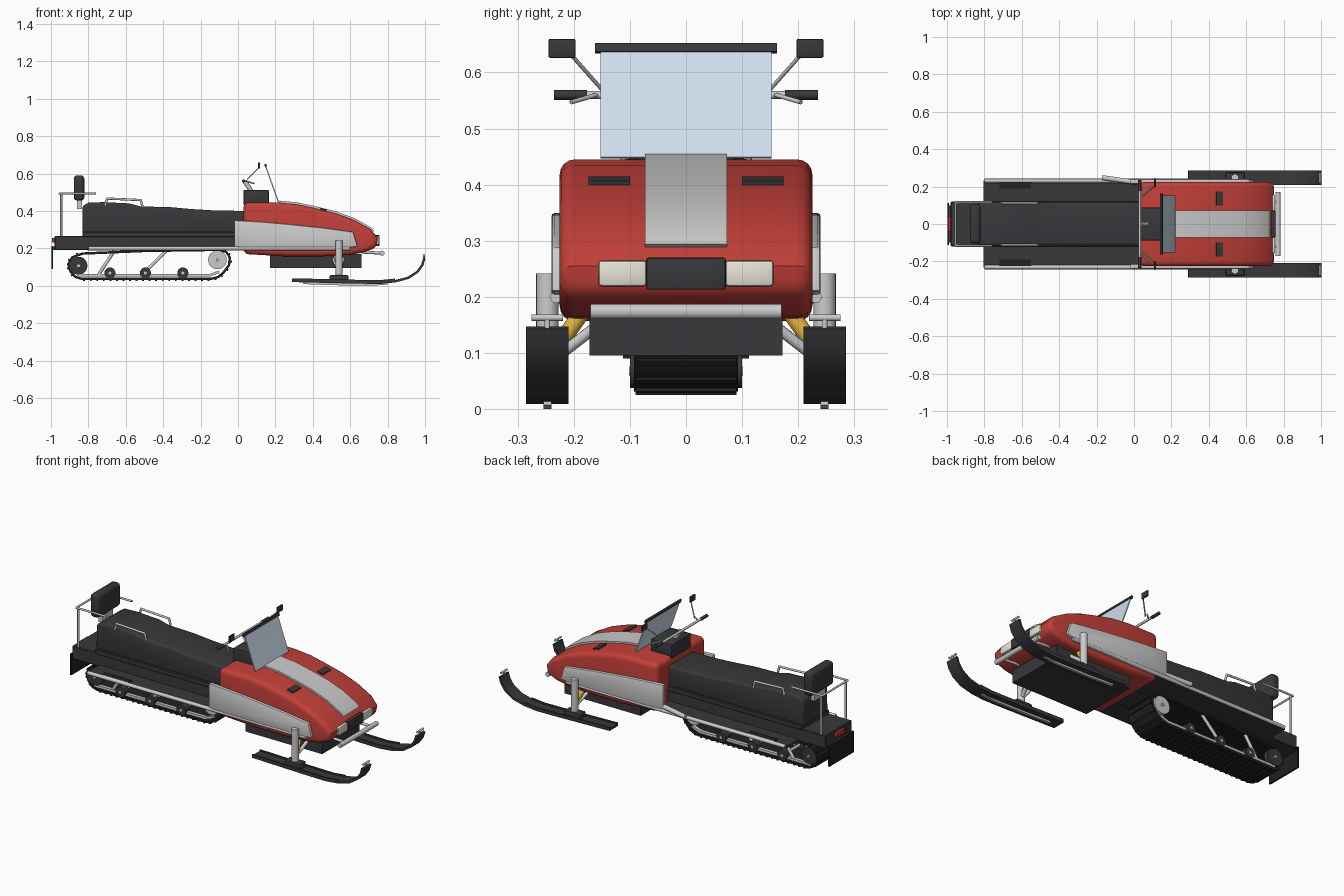
import bpy, bmesh, math
from mathutils import Vector, Matrix


def mat(name, col):
    m = bpy.data.materials.new(name)
    m.diffuse_color = (*col, 1)
    return m


RED = mat("red_paint", (0.55, 0.05, 0.04))
DARK = mat("dark_plastic", (0.04, 0.04, 0.045))
BLACK = mat("black_rubber", (0.015, 0.015, 0.015))
CREAM = mat("lamp_lens", (0.8, 0.78, 0.68))
GLASS = mat("screen_tint", (0.62, 0.74, 0.85))
TAIL = mat("tail_red", (0.6, 0.02, 0.03))
GOLD = mat("spring_gold", (0.7, 0.42, 0.05))


def finish(bm, name, m=None, bevel=0, segs=3):
    bmesh.ops.recalc_face_normals(bm, faces=bm.faces)
    bm.normal_update()
    if bevel:
        edges = [e for e in bm.edges if len(e.link_faces) == 2 and e.calc_face_angle() > 0.9]
        bmesh.ops.bevel(bm, geom=edges, offset=bevel, offset_type='OFFSET', segments=segs,
                        profile=0.5, affect='EDGES', clamp_overlap=True)
    me = bpy.data.meshes.new(name)
    bm.to_mesh(me)
    bm.free()
    ob = bpy.data.objects.new(name, me)
    bpy.context.collection.objects.link(ob)
    if m:
        me.materials.append(m)
    return ob


def box(name, x, y, z, m=None, bevel=0.0, segs=2, tilt=0):
    bm = bmesh.new()
    c = Vector((sum(x) / 2, sum(y) / 2, sum(z) / 2))
    s = [abs(a[1] - a[0]) for a in (x, y, z)]
    bmesh.ops.create_cube(bm, size=1, matrix=Matrix.Translation(c) @ Matrix.Rotation(tilt, 4, 'Y')
                          @ Matrix.Diagonal((*s, 1)))
    return finish(bm, name, m, bevel, segs)


def prism(name, pts, y0, y1, m=None, bevel=0.0, segs=3):
    bm = bmesh.new()
    f = bm.faces.new([bm.verts.new((x, y0, z)) for x, z in pts])
    r = bmesh.ops.extrude_face_region(bm, geom=[f])
    vs = [v for v in r["geom"] if isinstance(v, bmesh.types.BMVert)]
    bmesh.ops.translate(bm, verts=vs, vec=(0, y1 - y0, 0))
    return finish(bm, name, m, bevel, segs)


def ribbon(name, pts, t, y0, y1, m=None, closed=False):
    bm, rings, n = bmesh.new(), [], len(pts)
    P = [Vector(p) for p in pts]
    for i, p in enumerate(P):
        a = P[i - 1] if i or closed else p
        b = P[(i + 1) % n] if i < n - 1 or closed else p
        d = (b - a).normalized()
        o = Vector((-d.y, d.x)) * t / 2
        q, r = p + o, p - o
        rings.append([bm.verts.new((v.x, y, v.y)) for v, y in ((q, y0), (q, y1), (r, y1), (r, y0))])
    for i in range(n if closed else n - 1):
        A, B = rings[i], rings[(i + 1) % n]
        for k in range(4):
            bm.faces.new((A[k], A[(k + 1) % 4], B[(k + 1) % 4], B[k]))
    if not closed:
        bm.faces.new(rings[0])
        bm.faces.new(rings[-1])
    return finish(bm, name, m)


def rod(name, pts, r, m=None, sides=12):
    bm = bmesh.new()
    for a, b in zip(pts, pts[1:]):
        a, b = Vector(a), Vector(b)
        rot = (b - a).to_track_quat('Z', 'Y').to_matrix().to_4x4()
        bmesh.ops.create_cone(bm, cap_ends=True, segments=sides, radius1=r, radius2=r,
                              depth=(b - a).length, matrix=Matrix.Translation((a + b) / 2) @ rot)
    for p in pts[1:-1]:
        bmesh.ops.create_uvsphere(bm, u_segments=sides, v_segments=6, radius=r,
                                  matrix=Matrix.Translation(p))
    return finish(bm, name, m)


# Hood, centre stripe, belly pan
top = [(0.22, 0.445), (0.32, 0.435), (0.42, 0.413), (0.52, 0.388), (0.62, 0.352), (0.71, 0.302)]
prism("hood", [(0.03, 0.17), (0.03, 0.445)] + top +
      [(0.748, 0.255), (0.74, 0.205), (0.68, 0.18), (0.6, 0.165), (0.45, 0.157), (0.25, 0.157)],
      -0.225, 0.225, RED, 0.026, 4)
ribbon("hood_stripe", [(x, z + 0.003) for x, z in top] + [(0.722, 0.29)], 0.014, -0.073, 0.073)
box("belly_pan", (0.17, 0.66), (-0.172, 0.172), (0.096, 0.17), DARK)

# Nose: grille, headlights, bumper
box("grille", (0.70, 0.757), (-0.071, 0.071), (0.213, 0.27), DARK, 0.004)
rod("front_bumper", [(0.77, -0.17, 0.174), (0.77, 0.17, 0.174)], 0.0135, None, 16)
for s in (1, -1):
    box("headlight", (0.70, 0.755), (s * 0.07, s * 0.156), (0.219, 0.265), CREAM, 0.006)
    rod("bumper_bracket", [(0.66, s * 0.12, 0.18), (0.77, s * 0.12, 0.174)], 0.008)
    box("hood_vent", (0.437, 0.473), (s * 0.10, s * 0.174), (0.39, 0.411), DARK, 0, 1, 0.24)
    prism("side_panel", [(-0.02, 0.35), (0.12, 0.342), (0.28, 0.328), (0.45, 0.31), (0.615, 0.288),
                         (0.64, 0.21), (0.5, 0.19), (0.3, 0.19), (-0.02, 0.208)],
          s * 0.215, s * 0.24, None, 0.006, 2)

# Skis with keel, tip loop, saddle, strut and arms
ski = [(0.29, 0.026), (0.45, 0.022), (0.62, 0.018), (0.76, 0.016), (0.84, 0.024), (0.91, 0.042),
       (0.96, 0.075), (0.985, 0.11), (0.996, 0.145)]
for s in (1, -1):
    y = s * 0.247
    ribbon("ski", ski, 0.013, y - 0.038, y + 0.038, DARK)
    for e in (-0.034, 0.034):
        ribbon("ski_edge", [(x, z + 0.008) for x, z in ski[:5]], 0.012, y + e - 0.004, y + e + 0.004, DARK)
    ribbon("ski_keel", [(0.35, 0.014), (0.5, 0.008), (0.72, 0.005), (0.8, 0.012)], 0.01, y - 0.007, y + 0.007)
    rod("ski_tip_loop", [(0.994, y - 0.028, 0.163), (0.994, y + 0.028, 0.163)], 0.006)
    rod("ski_tip_pin", [(0.994, y, 0.14), (0.994, y, 0.163)], 0.005)
    box("ski_saddle", (0.49, 0.59), (y - 0.028, y + 0.028), (0.02, 0.056), DARK, 0.005)
    rod("ski_strut", [(0.54, y, 0.05), (0.54, y, 0.242)], 0.02, None, 20)
    for x in (0.5, 0.57):
        rod("ski_arm", [(x, s * 0.13, 0.17), (0.54, y, 0.08)], 0.01)
    rod("ski_spring", [(0.52, s * 0.18, 0.18), (0.54, s * 0.23, 0.11)], 0.015, GOLD)

# Tunnel, running boards, seat
box("tunnel", (-0.98, 0.05), (-0.12, 0.12), (0.19, 0.267), DARK, 0.004, 1)
box("seat_base", (-0.832, 0.04), (-0.124, 0.124), (0.26, 0.288), DARK, 0.004, 1)
prism("seat", [(-0.832, 0.28), (-0.832, 0.425), (-0.80, 0.444), (-0.72, 0.447), (-0.58, 0.44),
               (-0.52, 0.424), (-0.36, 0.42), (-0.25, 0.41), (-0.12, 0.402), (0.05, 0.4), (0.05, 0.28)],
      -0.115, 0.115, DARK, 0.014, 3)
for s in (1, -1):
    box("running_board", (-0.805, 0.05), (s * 0.11, s * 0.232), (0.188, 0.202), DARK)
    box("foot_grip", (-0.72, -0.55), (s * 0.19, s * 0.225), (0.2, 0.209), BLACK)
    rod("board_rail", [(-0.8, s * 0.231, 0.2), (0.6, s * 0.231, 0.2)], 0.011)
    rod("grab_handle", [(-0.71, s * 0.112, 0.43), (-0.70, s * 0.112, 0.466), (-0.52, s * 0.112, 0.458),
                        (-0.51, s * 0.112, 0.42)], 0.006)
rod("exhaust", [(0.03, 0.22, 0.225), (-0.17, 0.248, 0.21)], 0.013)

# Backrest and rear rack
box("backrest", (-0.878, -0.822), (-0.105, 0.105), (0.455, 0.59), DARK, 0.018, 3)
box("backrest_post", (-0.86, -0.835), (-0.05, 0.05), (0.41, 0.46))
rod("rack_loop", [(-0.76, -0.117, 0.492), (-0.955, -0.117, 0.492), (-0.955, 0.117, 0.492),
                  (-0.76, 0.117, 0.492)], 0.0055)
for s in (1, -1):
    rod("rack_post", [(-0.945, s * 0.112, 0.26), (-0.945, s * 0.112, 0.492)], 0.006)

# Snow flap and tail light
box("snow_flap", (-0.998, -0.988), (-0.112, 0.112), (0.09, 0.212), BLACK)
box("flap_mount", (-0.99, -0.97), (-0.1, 0.1), (0.19, 0.21), DARK)
box("tail_light", (-0.995, -0.975), (-0.04, 0.04), (0.23, 0.256), TAIL, 0.003)

# Track loop with lugs
loop = [(-0.84, 0.038), (-0.14, 0.038), (-0.105, 0.047), (-0.078, 0.07), (-0.048, 0.11), (-0.044, 0.15),
        (-0.062, 0.18), (-0.1, 0.192), (-0.5, 0.186), (-0.83, 0.172), (-0.885, 0.153), (-0.908, 0.115),
        (-0.895, 0.075), (-0.87, 0.047)]
ribbon("track", loop, 0.013, -0.093, 0.093, BLACK, True)
for i, (a, b) in enumerate(zip(loop[:-1], loop[1:])):
    a, b = Vector(a), Vector(b)
    d = (b - a).normalized()
    n = 20 if i == 0 else 1
    if i in (7, 8):
        continue
    for k in range(n):
        p = a.lerp(b, (k + 0.5) / n) + Vector((d.y, -d.x)) * 0.008
        box("track_lug", (p.x - 0.005, p.x + 0.005), (-0.09, 0.09), (p.y - 0.005, p.y + 0.005),
            BLACK, 0, 1, -math.atan2(d.y, d.x))

# Suspension rails, wheels and struts
for s in (1, -1):
    y = s * 0.08
    ribbon("slide_rail", [(-0.86, 0.056), (-0.15, 0.056), (-0.1, 0.075)], 0.014, y - 0.01, y + 0.01)
    rod("drive_wheel", [(-0.11, y - 0.012, 0.138), (-0.11, y + 0.012, 0.138)], 0.05, None, 24)
    rod("rear_wheel", [(-0.853, y - 0.014, 0.107), (-0.853, y + 0.014, 0.107)], 0.048, DARK, 24)
    for x in (-0.685, -0.495, -0.295):
        rod("bogie_wheel", [(x, y - 0.02, 0.068), (x, y + 0.02, 0.068)], 0.03, DARK, 20)
    for x0, x1 in ((-0.745, -0.66), (-0.51, -0.38)):
        rod("suspension_strut", [(x0, y, 0.06), (x1, y, 0.19)], 0.009)
for x, z in ((-0.11, 0.138), (-0.853, 0.107), (-0.685, 0.068), (-0.495, 0.068), (-0.295, 0.068)):
    rod("wheel_axle", [(x, -0.102, z), (x, 0.102, z)], 0.008)

# Console, windscreen, steering
box("dash_console", (0.03, 0.165), (-0.088, 0.088), (0.43, 0.512), DARK, 0.006)
ribbon("windscreen", [(0.216, 0.448), (0.18, 0.548), (0.148, 0.64)], 0.006, -0.152, 0.152, GLASS)
ribbon("screen_trim", [(0.15, 0.636), (0.145, 0.651)], 0.011, -0.162, 0.162, DARK)
rod("steering_column", [(0.075, 0, 0.5), (0.035, 0, 0.56)], 0.012)
rod("handlebar", [(0.03, -0.18, 0.56), (0.03, 0.18, 0.56)], 0.007)
for s in (1, -1):
    rod("hand_grip", [(0.03, s * 0.176, 0.56), (0.03, s * 0.235, 0.56)], 0.009, DARK)
    rod("lever", [(0.04, s * 0.16, 0.56), (0.085, s * 0.205, 0.547)], 0.004)
    rod("mirror_stem", [(0.05, s * 0.15, 0.57), (0.112, s * 0.205, 0.632)], 0.0035)
    box("mirror", (0.108, 0.118), (s * 0.197, s * 0.245), (0.626, 0.66), DARK, 0.003)

# Smooth shading with crisp edges
for o in bpy.context.scene.objects:
    o.select_set(True)
    bpy.context.view_layer.objects.active = o
bpy.ops.object.shade_smooth_by_angle(angle=math.radians(35))
